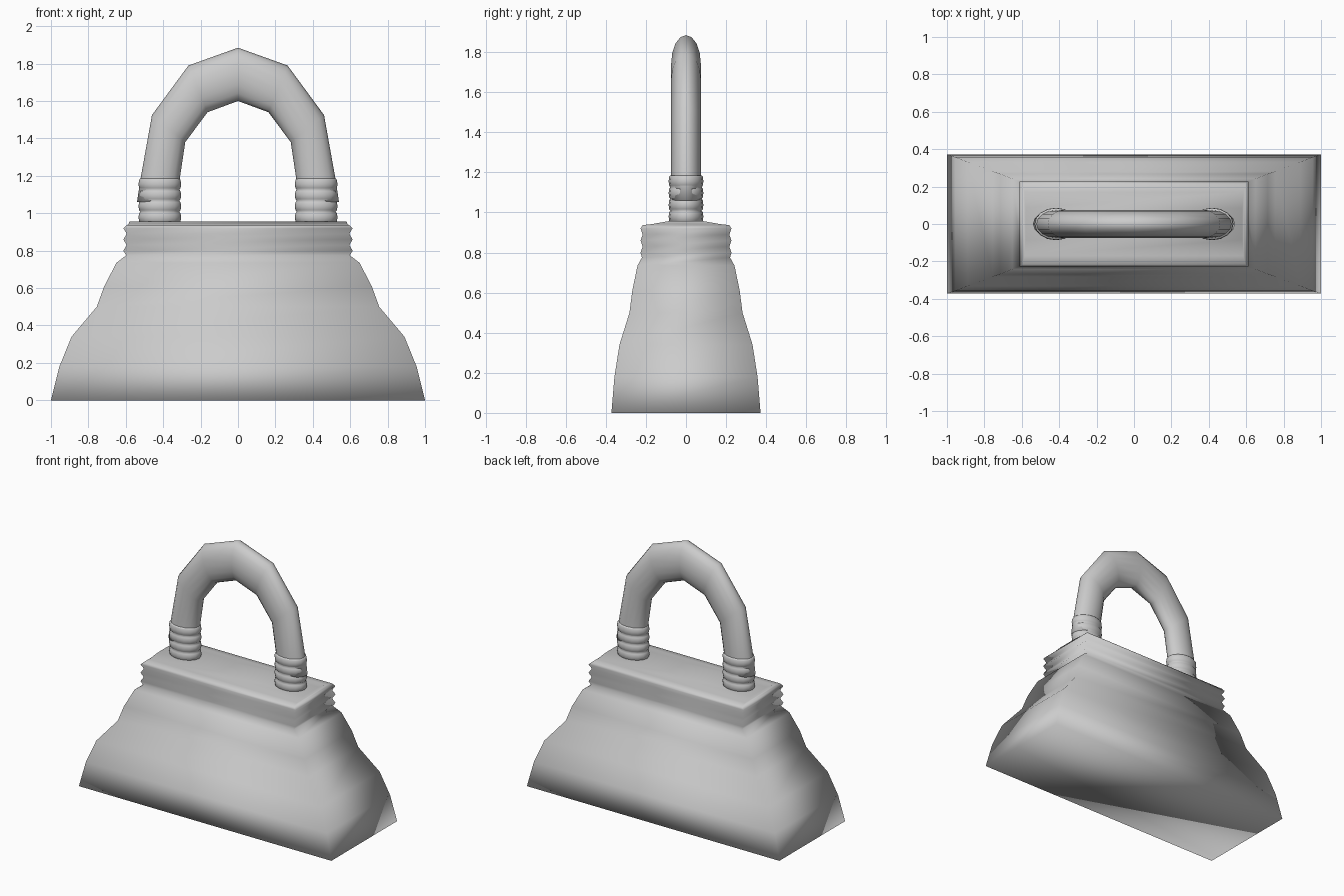
import bpy, bmesh
from math import cos, sin, pi

if "Cube" in bpy.data.objects:
    bpy.data.objects.remove(bpy.data.objects["Cube"])


def loft(name, rings):
    """Skin a list of equal-length point rings and cap both ends."""
    bm = bmesh.new()
    loops = [[bm.verts.new(p) for p in ring] for ring in rings]
    n = len(loops[0])
    for a, b in zip(loops, loops[1:]):
        for i in range(n):
            j = (i + 1) % n
            bm.faces.new((a[i], a[j], b[j], b[i]))
    bm.faces.new(loops[0][::-1])
    bm.faces.new(loops[-1])
    bmesh.ops.recalc_face_normals(bm, faces=bm.faces[:])
    mesh = bpy.data.meshes.new(name)
    bm.to_mesh(mesh)
    bm.free()
    for poly in mesh.polygons:
        poly.use_smooth = True
    obj = bpy.data.objects.new(name, mesh)
    bpy.context.collection.objects.link(obj)
    return obj


def rect(hx, hy, z):
    return [(-hx, -hy, z), (hx, -hy, z), (hx, hy, z), (-hx, hy, z)]


def oval(outer, inner, ry, n=16):
    """Oval ring spanning two (x, z) points, with half-depth ry in y."""
    ring = []
    for i in range(n):
        c, s = cos(2 * pi * i / n), sin(2 * pi * i / n)
        x, z = [(o + k) / 2 + (o - k) / 2 * c for o, k in zip(outer, inner)]
        ring.append((x, ry * s, z))
    return ring


# Bag body: flared skirt, ribbed neck, low sloping lid
body = [(1.0, .372, 0), (.955, .357, .18), (.89, .332, .34), (.755, .282, .5),
        (.715, .268, .61), (.65, .242, .735), (.598, .22, .775)]
for z in (.8, .86, .92):
    body += [(.613, .227, z), (.595, .216, z + .03 if z < .9 else .937)]
body += [(.585, .17, .942), (.58, .085, .957)]
loft("bag_body", [rect(*p) for p in body])

# Ribbed collars at the handle ends
for side, label in ((-1, "left"), (1, "right")):
    rings = []
    for k in range(4):
        z0 = .95 + k * .059
        for dz, r in ((0, .103), (.008, .111), (.029, .114), (.05, .111)):
            x = side * .418
            rings.append(oval((x + r, z0 + dz), (x - r, z0 + dz), r * .76))
    rings.append(oval((side * .418 + .105, 1.185), (side * .418 - .105, 1.185), .08))
    loft("handle_collar_" + label, rings)

# Arched handle from outer/inner outline pairs, mirrored across x
half = [((.54, 1.06), (.325, 1.06)), ((.522, 1.18), (.312, 1.18)),
        ((.46, 1.525), (.282, 1.38)), ((.265, 1.79), (.163, 1.54))]
arch = half + [((0, 1.885), (0, 1.6))]
arch += [((-o[0], o[1]), (-i[0], i[1])) for o, i in reversed(half)]
loft("handle", [oval(o, i, .074) for o, i in arch])
